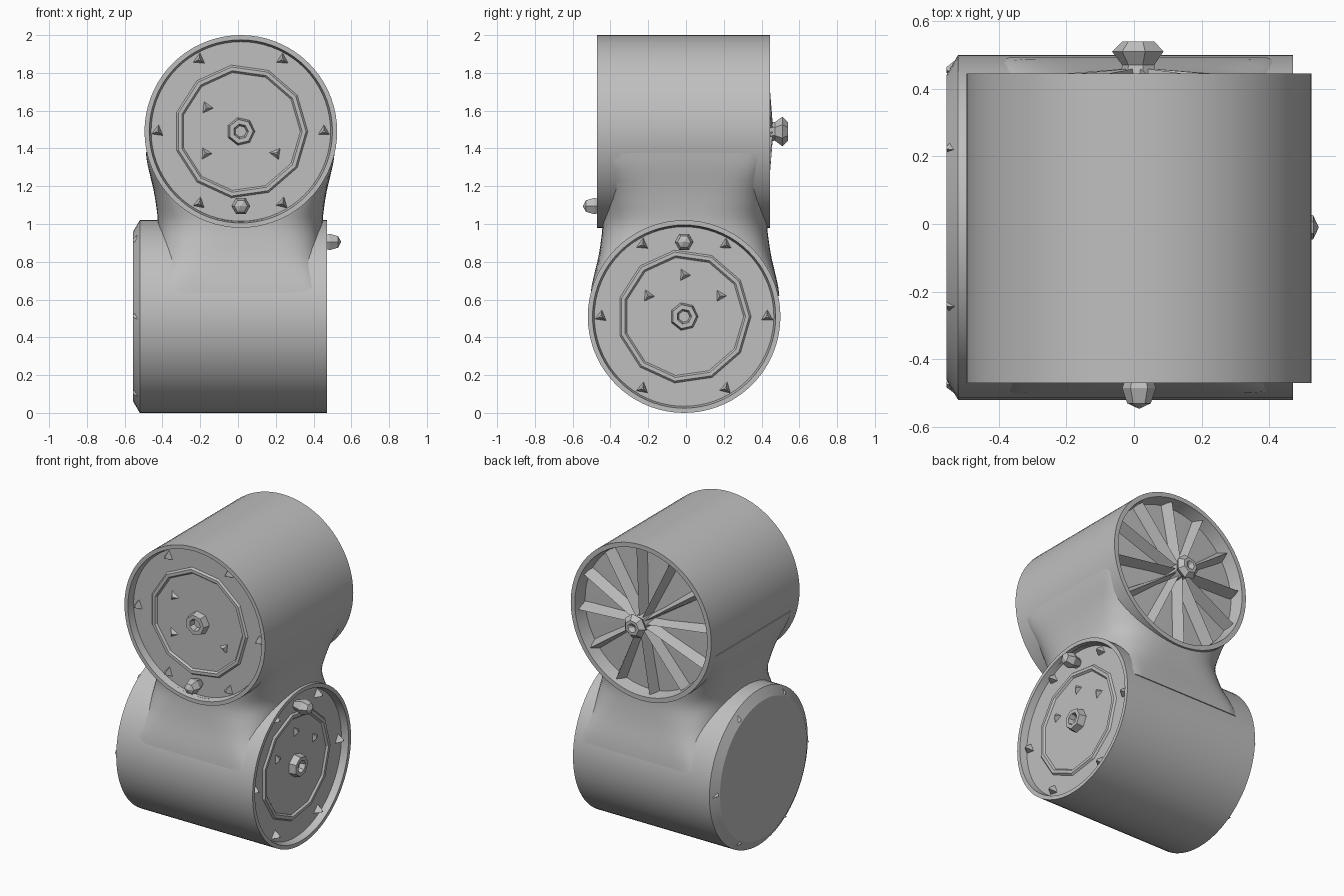
import bpy, bmesh
from math import cos, sin, pi, radians, copysign
from mathutils import Matrix, Vector

if "Cube" in bpy.data.objects:
    bpy.data.objects.remove(bpy.data.objects["Cube"])

grey = bpy.data.materials.new("plain grey")
grey.use_nodes = True
colour = (0.52, 0.52, 0.52, 1)
grey.diffuse_color = colour
grey.node_tree.nodes["Principled BSDF"].inputs["Base Color"].default_value = colour


def smooth_shade(obj):
    bpy.ops.object.select_all(action='DESELECT')
    obj.select_set(True)
    bpy.context.view_layer.objects.active = obj
    bpy.ops.object.shade_smooth_by_angle(angle=radians(30))


def finish(name, bm, frame):
    bmesh.ops.remove_doubles(bm, verts=bm.verts, dist=0.0001)
    bmesh.ops.recalc_face_normals(bm, faces=bm.faces)
    mesh = bpy.data.meshes.new(name)
    bm.to_mesh(mesh)
    bm.free()
    mesh.materials.append(grey)
    obj = bpy.data.objects.new(name, mesh)
    obj.matrix_world = frame
    bpy.context.collection.objects.link(obj)
    return obj


def loft(bm, rings, caps=False):
    """Skin a list of equal-length rings of points."""
    rows = [[bm.verts.new(p) for p in ring] for ring in rings]
    n = len(rows[0])
    for a, b in zip(rows, rows[1:]):
        for i in range(n):
            j = (i + 1) % n
            bm.faces.new((a[i], a[j], b[j], b[i]))
    if caps:
        bm.faces.new(rows[0])
        bm.faces.new(rows[-1])


def ring(rx, ry, h, sides, power=2):
    """Ellipse that squares up as the power grows."""
    points = []
    for i in range(sides):
        c, s = cos(2 * pi * i / sides), sin(2 * pi * i / sides)
        k = (abs(c) ** power + abs(s) ** power) ** (-1 / power)
        points.append((rx * c * k, ry * s * k, h))
    return points


def lathe(name, profile, sides, frame, caps=False):
    bm = bmesh.new()
    loft(bm, [ring(r, r, h, sides) for r, h in profile], caps)
    return finish(name, bm, frame)


def pegs(name, angles, radius, size, base, height, frame):
    """Small faceted points set around a circle."""
    bm = bmesh.new()
    for k, a in enumerate(angles):
        t = radians(a)
        spot = Matrix.Translation((radius * cos(t), radius * sin(t), base + height / 2))
        bmesh.ops.create_cone(bm, cap_ends=True, segments=3, radius1=size,
                              radius2=size * 0.25, depth=height,
                              matrix=spot @ Matrix.Rotation(t + k, 4, 'Z'))
    return finish(name, bm, frame)


def axes(x, y, z, origin):
    m = Matrix((x, y, z)).transposed().to_4x4()
    m.translation = Vector(origin)
    return m


# Each barrel has its open face along local +z and its local y pointing up
upper = axes((1, 0, 0), (0, 0, 1), (0, -1, 0), (0.015, 0, 1.49))
lower = axes((0, 1, 0), (0, 0, 1), (1, 0, 0), (0, -0.01, 0.51))
half_turn = Matrix.Rotation(pi, 4, 'Y')
back, end = upper @ half_turn, lower @ half_turn
TOP, FLOOR, R = 0.47, 0.425, 0.51

# Barrel shells
face = [(0.001, FLOOR), (0.475, FLOOR), (0.485, TOP), (R, TOP)]
smooth_shade(lathe("upper_barrel", face + [(R, -0.445), (0.48, -0.445), (0.465, -0.36),
                                           (0.001, -0.38)], 72, upper))
smooth_shade(lathe("lower_barrel", face + [(R, -0.52), (0.45, -0.555),
                                           (0.001, -0.555)], 72, lower))

# Dial, boss, screws and key on the two open faces
for side, frame, marks, key_y in (("upper", upper, (145, 212, 328), -0.395),
                                  ("lower", lower, (30, 90, 150), 0.395)):
    lathe(side + "_dial_ring", [(0.355, FLOOR), (0.345, FLOOR + 0.012),
                                (0.325, FLOOR + 0.012), (0.315, FLOOR)], 11, frame)
    lathe(side + "_boss", [(0.075, FLOOR), (0.065, TOP), (0.04, TOP),
                           (0.03, FLOOR + 0.01), (0.001, FLOOR + 0.01)], 7, frame)
    pegs(side + "_dial_marks", marks, 0.22, 0.035, FLOOR, 0.02, frame)
    pegs(side + "_rim_screws", range(0, 360, 60), 0.44, 0.035, FLOOR, 0.04, frame)
    lathe(side + "_key", [(0.03, FLOOR), (0.05, 0.485), (0.035, 0.53), (0.001, 0.546)],
          6, frame @ Matrix.Translation((0, key_y, 0)))

# Screws around the chamfered end
pegs("end_screws", range(0, 360, 60), 0.465, 0.035, 0.525, 0.03, end)

# Spoked wheel at the back of the upper barrel
bm = bmesh.new()
for k in range(12):
    turn = Matrix.Rotation(2 * pi * k / 12 + 0.1, 3, 'Z')
    points = [(0.03, -0.02, 0.35), (0.03, 0.02, 0.35), (0.03, 0, 0.46),
              (0.47, -0.035, 0.35), (0.47, 0.035, 0.35), (0.47, 0, 0.425)]
    v = [bm.verts.new(turn @ Vector(p)) for p in points]
    for f in ((0, 1, 2), (3, 5, 4), (0, 3, 4, 1), (1, 4, 5, 2), (2, 5, 3, 0)):
        bm.faces.new([v[i] for i in f])
finish("back_spokes", bm, back)
lathe("back_hub", [(0.07, 0.35), (0.05, 0.47), (0.08, 0.51), (0.05, 0.54),
                   (0.03, 0.54), (0.001, 0.52)], 7, back)

# Neck blending the crossed barrels: offset from the middle, widths along and
# across the nearer barrel, and squareness
flare = [(0.04, 0.436, 0.438, 3.3), (0.08, 0.436, 0.443, 3.6), (0.13, 0.436, 0.45, 4.1),
         (0.18, 0.436, 0.459, 4.8), (0.23, 0.436, 0.471, 6.2), (0.28, 0.436, 0.483, 9),
         (0.33, 0.436, 0.494, 14), (0.38, 0.436, 0.5, 20)]
levels = [(1 - d, along, across, p) for d, along, across, p in reversed(flare)]
levels.append((1, 0.436, 0.436, 3.2))
levels += [(1 + d, across, along, p) for d, along, across, p in flare]
bm = bmesh.new()
loft(bm, [ring(rx, ry, z, 96, p) for z, rx, ry, p in levels], True)
neck = finish("neck", bm, Matrix.Translation((0.012, -0.006, 0)))

# Keep the neck clear of the recessed faces
for frame, depth in ((upper, 0.41), (lower, 0.41), (back, 0.35)):
    cutter = lathe("recess_cutter", [(0.478, depth), (0.478, 0.7)], 72, frame, True)
    cutter.hide_render = True
    cut = neck.modifiers.new("recess", 'BOOLEAN')
    cut.operation, cut.solver, cut.object = 'DIFFERENCE', 'EXACT', cutter
    bpy.context.view_layer.objects.active = neck
    bpy.ops.object.modifier_apply(modifier=cut.name)
    bpy.data.objects.remove(cutter)
smooth_shade(neck)
